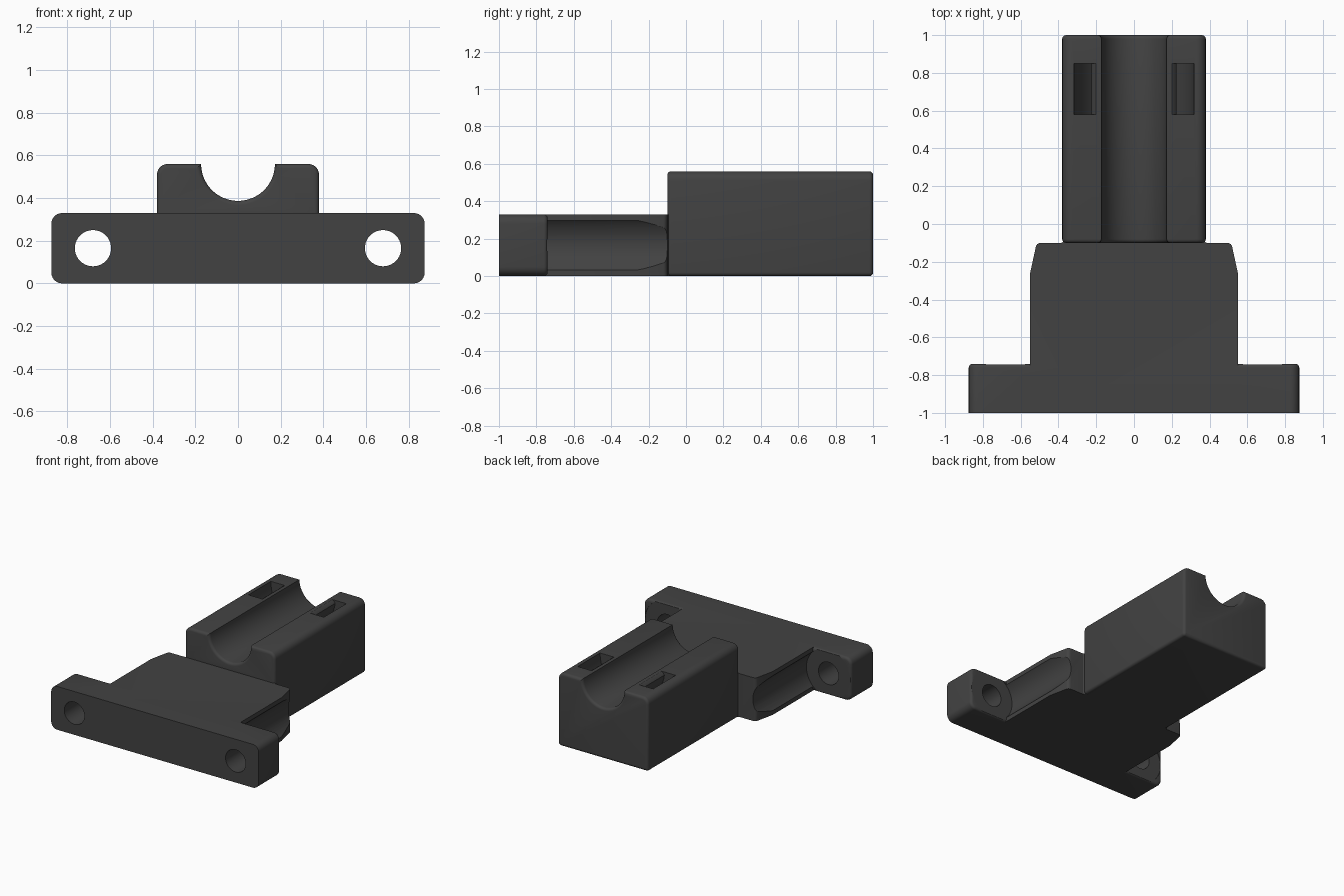
import bpy, bmesh, math
from mathutils import Vector

if "Cube" in bpy.data.objects:
    bpy.data.objects.remove(bpy.data.objects["Cube"])

grey = bpy.data.materials.new("dark_grey")
grey.diffuse_color = (0.055, 0.055, 0.055, 1)
grey.use_nodes = True
grey.node_tree.nodes["Principled BSDF"].inputs["Base Color"].default_value = grey.diffuse_color


def arc(cx, cz, r, a0, a1, n):
    """Points on a circular arc, angles in degrees."""
    out = []
    for i in range(n + 1):
        a = math.radians(a0 + (a1 - a0) * i / n)
        out.append((cx + r * math.cos(a), cz + r * math.sin(a)))
    return out


def prism(name, outline, lo, hi, axis="Y", round_ends=(), r=0.02):
    """Extrude an outline along Y or Z and round the rims of chosen ends."""
    bm = bmesh.new()

    def place(p, t):
        return Vector((p[0], t, p[1])) if axis == "Y" else Vector((p[0], p[1], t))

    a = [bm.verts.new(place(p, lo)) for p in outline]
    b = [bm.verts.new(place(p, hi)) for p in outline]
    n = len(outline)
    bm.faces.new(a)
    bm.faces.new(b)
    for i in range(n):
        j = (i + 1) % n
        bm.faces.new((a[i], a[j], b[j], b[i]))
    bmesh.ops.recalc_face_normals(bm, faces=bm.faces)
    k = 1 if axis == "Y" else 2
    edges = [e for e in bm.edges
             if any(all(abs(v.co[k] - t) < 1e-5 for v in e.verts) for t in round_ends)]
    if edges:
        bmesh.ops.bevel(bm, geom=edges, offset=r, segments=4, profile=0.5,
                        affect="EDGES", clamp_overlap=False)
    mesh = bpy.data.meshes.new(name)
    bm.to_mesh(mesh)
    bm.free()
    mesh.materials.append(grey)
    ob = bpy.data.objects.new(name, mesh)
    bpy.context.collection.objects.link(ob)
    return ob


def combine(target, other, op):
    """Apply a boolean and discard the tool object."""
    mod = target.modifiers.new(op.lower(), "BOOLEAN")
    mod.operation, mod.object, mod.solver = op, other, "EXACT"
    bpy.context.view_layer.objects.active = target
    bpy.ops.object.modifier_apply(modifier=mod.name)
    bpy.data.objects.remove(other)


TOP, BASE, R = 0.56, 0.33, 0.05

# cradle block with a half-round channel along its top
cradle = (arc(0.38 - R, TOP - R, R, 0, 90, 6)
          + arc(0, TOP, 0.173, 0, -180, 40)
          + arc(-0.38 + R, TOP - R, R, 90, 180, 6)
          + arc(-0.36, 0.02, 0.02, 180, 270, 4)
          + arc(0.36, 0.02, 0.02, 270, 360, 4))
bracket = prism("cradle_bracket", cradle, -0.1, 1.0, round_ends=(-0.1, 1.0))

# mounting flange with rounded ends
flange = []
for cx, cz, a in ((0.825, BASE - R, 0), (-0.825, BASE - R, 90),
                  (-0.825, R, 180), (0.825, R, 270)):
    flange += arc(cx, cz, R, a, a + 90, 6)
combine(bracket, prism("flange", flange, -1.0, -0.74, round_ends=(-0.74,)), "UNION")

# neck with tapered shoulders and a tongue running into the cradle
half = ([(0.55, -0.9), (0.55, -0.26)] + arc(0.495, -0.125, 0.025, 10, 90, 4)
        + [(0.385, -0.1), (0.345, -0.075), (0.345, 0.05)])
neck = half + [(-x, y) for x, y in reversed(half)]
combine(bracket, prism("neck", neck, 0, BASE, axis="Z"), "UNION")

for s in (-1, 1):
    # screw hole and the coaxial clearance groove in the neck side
    hole = arc(s * 0.68, 0.165, 0.085, 0, 351, 39)
    combine(bracket, prism("screw_hole", hole, -1.1, -0.5), "DIFFERENCE")
    groove = arc(s * 0.68, 0.165, 0.186, 0, 354, 59)
    combine(bracket, prism("screw_groove", groove, -0.745, 0.1), "DIFFERENCE")

# tie slot curving beneath the channel, with eased inner lips
slot = ([(0.318, 0.7)] + arc(0, TOP, 0.318, 0, -180, 40) + [(-0.318, 0.7), (-0.2, 0.7)]
        + [(-0.2, TOP), (-0.215, TOP - 0.01)] + arc(0, TOP, 0.225, -174, -6, 36)
        + [(0.215, TOP - 0.01), (0.2, TOP), (0.2, 0.7)])
combine(bracket, prism("tie_slot", slot, 0.58, 0.85), "DIFFERENCE")

# smooth the curved faces, keep hard edges
bpy.ops.object.select_all(action="DESELECT")
bracket.select_set(True)
bpy.context.view_layer.objects.active = bracket
bpy.ops.object.shade_smooth_by_angle(angle=math.radians(30))
